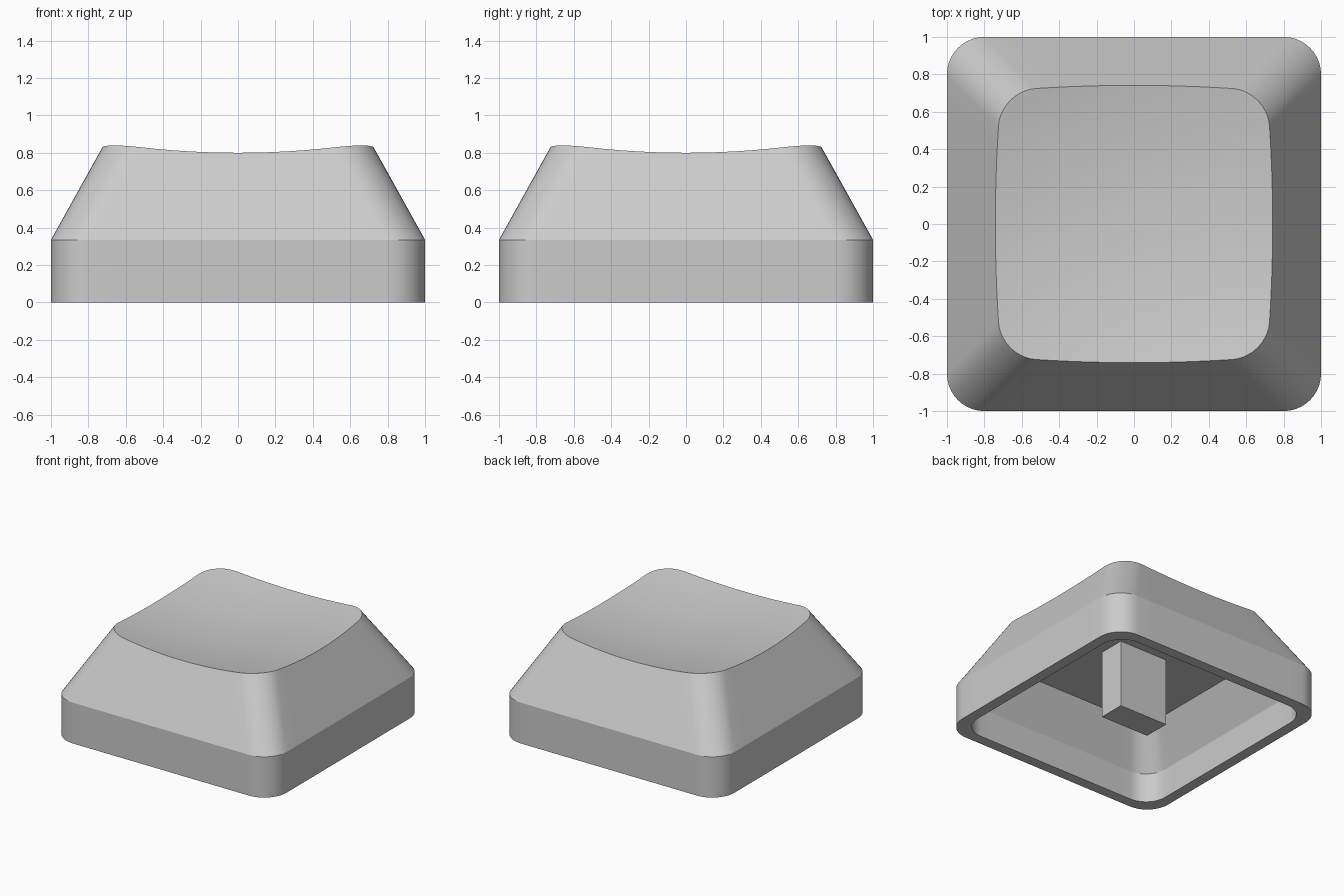
import bpy, bmesh, math

cube = bpy.data.objects.get("Cube")
if cube:
    bpy.data.objects.remove(cube)

CREASE, SLOPE = 0.335, 0.556     # height of the straight skirt, taper per unit height
CORNER_STEPS, EDGE_STEPS, DISH_RINGS = 10, 12, 12

grey = bpy.data.materials.new("light grey plastic")
grey.use_nodes = True
colour = (0.6, 0.6, 0.6, 1)
grey.diffuse_color = colour
grey.node_tree.nodes["Principled BSDF"].inputs["Base Color"].default_value = colour


def outline(half, radius):
    """Rounded square as a list of points, with subdivided straight edges."""
    points, c = [], half - radius
    for side in range(4):
        turn = side * math.pi / 2
        local = [(half, -c + 2 * c * i / EDGE_STEPS) for i in range(EDGE_STEPS)]
        for i in range(CORNER_STEPS):
            a = math.pi / 2 * i / CORNER_STEPS
            local.append((c + radius * math.cos(a), c + radius * math.sin(a)))
        for x, y in local:
            points.append((x * math.cos(turn) - y * math.sin(turn),
                           x * math.sin(turn) + y * math.cos(turn)))
    return points


def dish(x, y):
    return 0.734 + (x * x + y * y) / 8.3


def rim_points():
    """Where the tapered wall meets the dished top."""
    heights = [0.8] * len(outline(1, 0.2))
    for _ in range(8):
        pts = [outline(1 - SLOPE * (z - CREASE), 0.2)[i] for i, z in enumerate(heights)]
        heights = [dish(*p) for p in pts]
    return pts


def finish(bm, name):
    bmesh.ops.recalc_face_normals(bm, faces=bm.faces)
    mesh = bpy.data.meshes.new(name)
    bm.to_mesh(mesh)
    bm.free()
    obj = bpy.data.objects.new(name, mesh)
    bpy.context.collection.objects.link(obj)
    mesh.materials.append(grey)
    bpy.ops.object.select_all(action="DESELECT")
    obj.select_set(True)
    bpy.context.view_layer.objects.active = obj
    bpy.ops.object.shade_smooth_by_angle(angle=math.radians(20))
    return obj


# Hollow cap: rings run from the flat inner ceiling, down, out and up to the dish
bm = bmesh.new()
flat_rings = [
    (0.74, 0.15, 0.555),     # ceiling edge
    (0.913, 0.183, 0.24),    # inner crease
    (0.913, 0.183, 0.0),     # inner lip
    (1.0, 0.2, 0.0),         # outer lip
    (1.0, 0.2, CREASE),      # outer crease
]
rings = [[bm.verts.new((x, y, z)) for x, y in outline(half, r)] for half, r, z in flat_rings]
rim = rim_points()
for k in range(DISH_RINGS, 0, -1):
    s = k / DISH_RINGS
    rings.append([bm.verts.new((x * s, y * s, dish(x * s, y * s))) for x, y in rim])
count = len(rim)
for lower, upper in zip(rings, rings[1:]):
    for i in range(count):
        j = (i + 1) % count
        bm.faces.new((lower[i], lower[j], upper[j], upper[i]))
bm.faces.new(rings[0])
centre = bm.verts.new((0, 0, dish(0, 0)))
for i in range(count):
    bm.faces.new((rings[-1][i], rings[-1][(i + 1) % count], centre))
finish(bm, "cap_shell")

# Mounting post hanging from the ceiling
bm = bmesh.new()
bmesh.ops.create_cube(bm, size=1)
bmesh.ops.scale(bm, vec=(0.44, 0.22, 0.56), verts=bm.verts)
bmesh.ops.translate(bm, vec=(0, 0, 0.28), verts=bm.verts)
finish(bm, "mounting_post")
